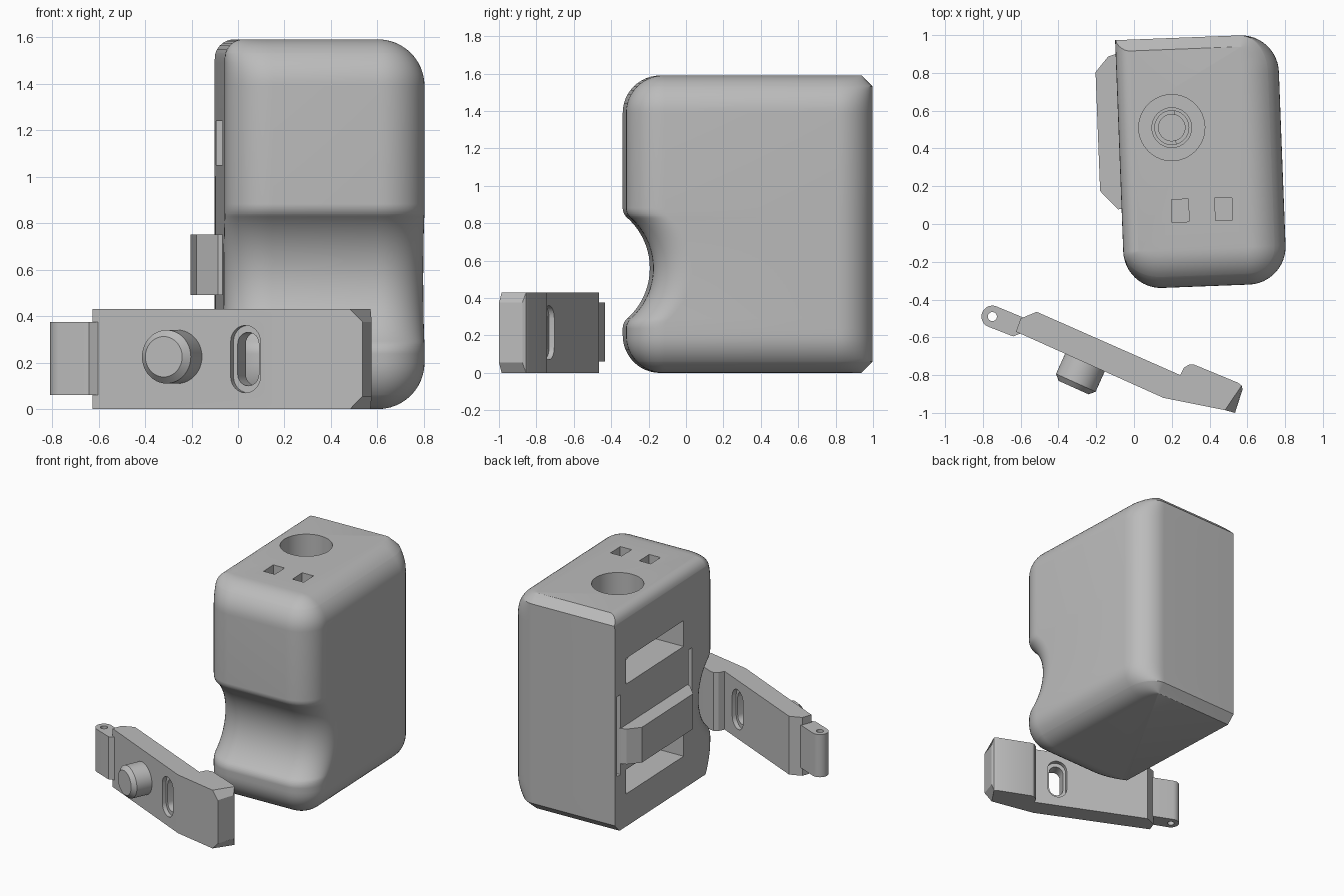
import bpy, bmesh, math
from mathutils import Matrix

if "Cube" in bpy.data.objects:
    bpy.data.objects.remove(bpy.data.objects["Cube"])

grey = bpy.data.materials.new("plain grey")
grey.use_nodes = True
tone = (0.5, 0.5, 0.5, 1)
grey.diffuse_color = tone
grey.node_tree.nodes["Principled BSDF"].inputs["Base Color"].default_value = tone

# Local frames of the tilted housing and the swung-out arm
HOUSING = Matrix.Translation((0.355, 0.33, 0)) @ Matrix.Rotation(math.radians(2.2), 4, 'Z')
ARM = Matrix.Translation((-0.26, -0.734, 0)) @ Matrix.Rotation(math.radians(-24.2), 4, 'Z')
WORLD = Matrix()
HALF_W, HALF_D, HEIGHT, R = 0.43, 0.66, 1.59, 0.2


def finish(name, bm, frame):
    bmesh.ops.recalc_face_normals(bm, faces=bm.faces[:])
    mesh = bpy.data.meshes.new(name)
    bm.to_mesh(mesh)
    bm.free()
    mesh.materials.append(grey)
    ob = bpy.data.objects.new(name, mesh)
    bpy.context.collection.objects.link(ob)
    ob.matrix_world = frame
    return ob


def prism(name, pts, z0, z1, frame=WORLD, chamfer=None):
    bm = bmesh.new()
    face = bm.faces.new([bm.verts.new((x, y, z0)) for x, y in pts])
    out = bmesh.ops.extrude_face_region(bm, geom=[face])
    for v in out["geom"]:
        if isinstance(v, bmesh.types.BMVert):
            v.co.z = z1
    if chamfer:
        rule, size = chamfer
        edges = [e for e in bm.edges if all(rule(v.co) for v in e.verts)
                 and abs(e.verts[0].co.z - e.verts[1].co.z) < 0.01]
        bmesh.ops.bevel(bm, geom=edges, offset=size, segments=1, affect='EDGES')
    return finish(name, bm, frame)


def box(name, x0, x1, y0, y1, z0, z1, frame):
    return prism(name, [(x0, y0), (x1, y0), (x1, y1), (x0, y1)], z0, z1, frame)


def arc(cx, cy, rx, ry, start, sweep, n=12):
    angles = [math.radians(start + sweep * i / n) for i in range(n + 1)]
    return [(cx + rx * math.cos(a), cy + ry * math.sin(a)) for a in angles]


def circle(cx, cy, r, n=48):
    return arc(cx, cy, r, r, 0, 360, n)[:-1]


def stadium(name, width, height, y0, y1):
    """Upright slot through the arm, along its local y."""
    r = width / 2
    h = height / 2 - r
    pts = arc(0, h, r, r, 0, 180) + arc(0, -h, r, r, 180, 180)
    frame = ARM @ Matrix.Translation((0.32, 0, 0.215)) @ Matrix.Rotation(math.pi / 2, 4, 'X')
    return prism(name, pts, -y1, -y0, frame)


def cut(target, cutters):
    bpy.context.view_layer.objects.active = target
    for c in cutters:
        c.hide_render = True
        mod = target.modifiers.new("cut", 'BOOLEAN')
        mod.operation = 'DIFFERENCE'
        mod.solver = 'EXACT'
        mod.object = c
        bpy.ops.object.modifier_apply(modifier=mod.name)
        bpy.data.objects.remove(c)


def smooth(ob):
    bpy.ops.object.select_all(action='DESELECT')
    ob.select_set(True)
    bpy.context.view_layer.objects.active = ob
    bpy.ops.object.shade_smooth_by_angle(angle=math.radians(30))


# Housing: rounded outline lofted upward, with a finger groove in the front
def fillet(r, d):
    return r - math.sqrt(max(0, r * r - (r - d) ** 2)) if d < r else 0


def groove(z):
    d = abs(z - 0.56)
    if d < 0.27:
        return math.sqrt(0.36 ** 2 - d * d) - 0.215
    return fillet(0.07, 0.07 - (0.322 - d)) if d < 0.322 else 0


def outline(z):
    d = min(z, HEIGHT - z)
    side = fillet(R, d)
    left = fillet(0.08, HEIGHT - z)
    back = max(0, 0.06 - d)
    x0, x1 = -HALF_W + left, HALF_W - side
    y0, y1 = -HALF_D + side + groove(z), HALF_D - back
    rs, rl, rb = R - side, R - left, R - back
    return (arc(x0 + rl, y0 + rs, rl, rs, 180, 90) + arc(x1 - rs, y0 + rs, rs, rs, 270, 90)
            + arc(x1 - rs, y1 - rb, rs, rb, 0, 90) + [(x0, y1)])


steps = [R * (1 - math.cos(math.pi / 2 * i / 12)) for i in range(13)] + [0.06]
levels = set(steps) | {HEIGHT - s for s in steps}
levels |= {0.56 + 0.322 * math.sin(math.pi / 2 * i / 24) for i in range(-24, 25)}
levels |= {0.56 + s * (0.27 + 0.01 * i) for s in (-1, 1) for i in range(5)}
bm = bmesh.new()
rings = [[bm.verts.new((x, y, z)) for x, y in outline(z)] for z in sorted(levels)]
count = len(rings[0])
for low, high in zip(rings, rings[1:]):
    for i in range(count):
        j = (i + 1) % count
        bm.faces.new((low[i], low[j], high[j], high[i]))
bm.faces.new(rings[0])
bm.faces.new(rings[-1])
bmesh.ops.remove_doubles(bm, verts=bm.verts[:], dist=0.0005)
housing = finish("housing", bm, HOUSING)

hx, hy = -0.148, 0.186
cutters = [prism("counterbore", circle(hx, hy, 0.175), 1.31, 1.7, HOUSING),
           prism("upper_bore", circle(hx, hy, 0.105), 1.27, 1.4, HOUSING),
           prism("middle_bore", circle(hx, hy, 0.09), 1.2, 1.4, HOUSING),
           prism("lower_bore", circle(hx, hy, 0.07), 1.0, 1.4, HOUSING)]
for x in (-0.12, 0.11):
    cutters.append(box("square_hole", x - 0.045, x + 0.045, -0.315, -0.195, 1.38, 1.7, HOUSING))
for z0, z1 in ((0.24, 0.42), (1.05, 1.24)):
    cutters.append(box("side_window", -0.6, -0.13, -0.19, 0.524, z0, z1, HOUSING))
for y in (-0.27, 0.61):
    cutters.append(box("side_slit", -0.6, -0.3, y - 0.022, y + 0.022, 0.41, 1.0, HOUSING))
cut(housing, cutters)
smooth(housing)

# Raised bar on the side
prism("side_bar", [(-0.42, 0.59), (-0.47, 0.575), (-0.54, 0.495), (-0.54, -0.135),
                   (-0.45, -0.235), (-0.42, -0.235)], 0.49, 0.75, HOUSING)

# Arm plate with a thick, chamfered end block
profile = [(-0.625, -0.57), (0.155, -0.92), (0.48, -0.985), (0.535, -1.0), (0.575, -0.875),
           (0.57, -0.855), (0.55, -0.84), (0.32, -0.745), (0.295, -0.743), (0.265, -0.76),
           (0.245, -0.80), (-0.515, -0.465), (-0.60, -0.50)]
arm = prism("arm_plate", profile, 0, 0.43, WORLD, (lambda p: p.x > 0.53 and p.y < -0.87, 0.055))
cut(arm, [stadium("slot", 0.1, 0.23, -0.2, 0.4),
          stadium("slot_front_rim", 0.14, 0.29, -0.2, 0.03),
          stadium("slot_back_rim", 0.14, 0.29, 0.115, 0.4)])
smooth(arm)

# Hinge tab with a pin hole
tab = prism("hinge_tab", arc(-0.75, -0.49, 0.058, 0.058, 66, 180)
            + [(-0.64, -0.595), (-0.55, -0.56), (-0.55, -0.51)], 0.06, 0.375)
cut(tab, [prism("pin_hole", circle(-0.75, -0.49, 0.024, 24), 0, 0.5)])
smooth(tab)

# Round button with a chamfered tip
button_frame = ARM @ Matrix.Translation((0, 0.02, 0.225)) @ Matrix.Rotation(math.pi / 2, 4, 'X')
button = prism("button", circle(0, 0, 0.115), 0, 0.165, button_frame,
               (lambda p: p.z > 0.1, 0.028))
smooth(button)
